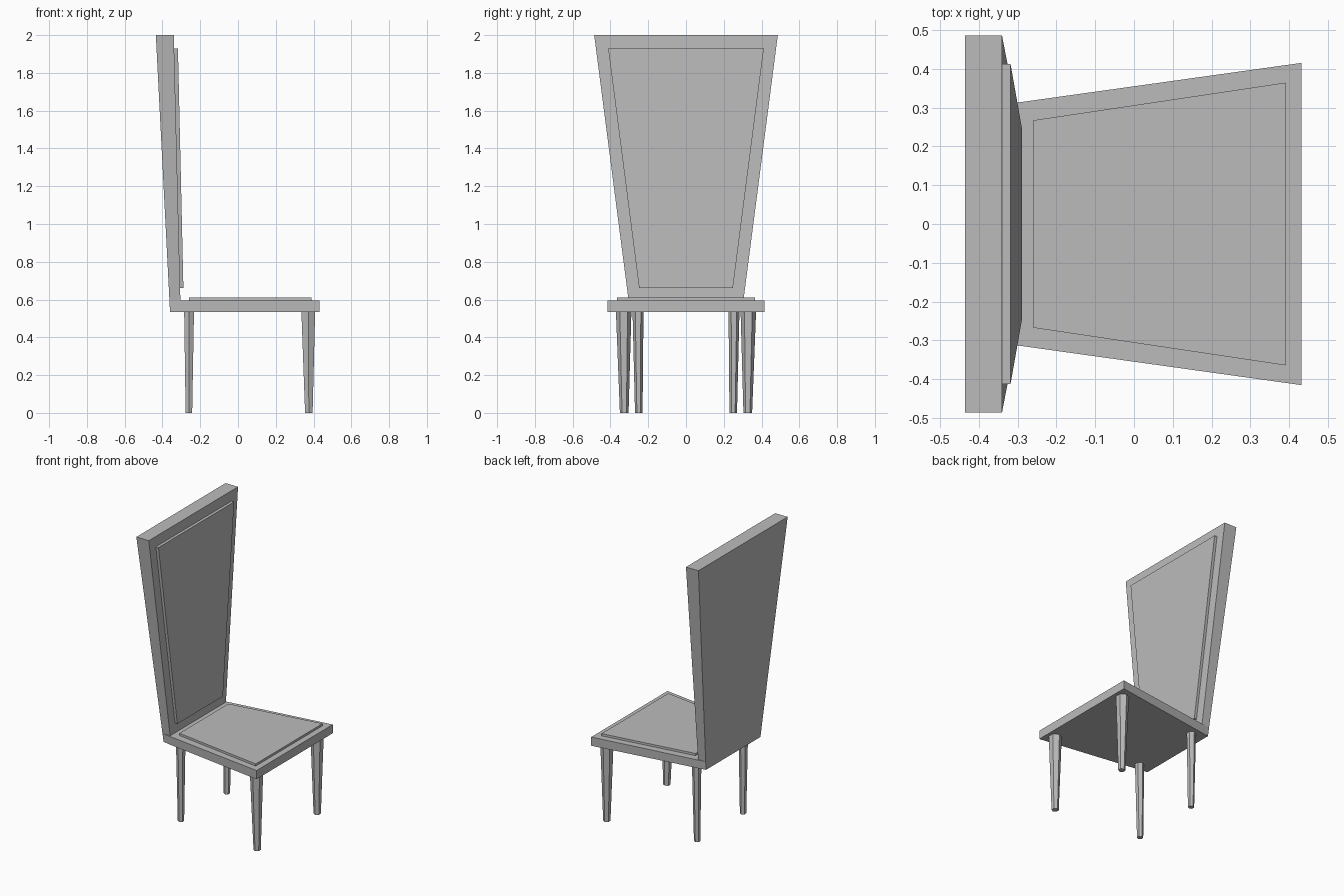
import bpy, bmesh, math
from mathutils import Vector

if "Cube" in bpy.data.objects:
    bpy.data.objects.remove(bpy.data.objects["Cube"], do_unlink=True)

grey = bpy.data.materials.new("light grey")
grey.use_nodes = True
GREY = (0.5, 0.5, 0.5, 1)
grey.diffuse_color = GREY
grey.node_tree.nodes["Principled BSDF"].inputs["Base Color"].default_value = GREY


def loft(name, lower, upper):
    """Solid between two closed loops with the same number of points."""
    bm = bmesh.new()
    low = [bm.verts.new(p) for p in lower]
    top = [bm.verts.new(p) for p in upper]
    n = len(low)
    bm.faces.new(low[::-1])
    bm.faces.new(top)
    for i in range(n):
        j = (i + 1) % n
        bm.faces.new((low[i], low[j], top[j], top[i]))
    bmesh.ops.recalc_face_normals(bm, faces=bm.faces)
    mesh = bpy.data.meshes.new(name)
    bm.to_mesh(mesh)
    bm.free()
    mesh.materials.append(grey)
    obj = bpy.data.objects.new(name, mesh)
    bpy.context.collection.objects.link(obj)
    return obj


def trapezoid(x0, w0, x1, w1, z):
    """Flat loop, half as wide as w0 at x0 and w1 at x1."""
    return [(x0, -w0, z), (x1, -w1, z), (x1, w1, z), (x0, w0, z)]


def ring(x, y, rx, ry, z, sides=6):
    """Polygon with a corner on the y axis."""
    angles = [math.tau * i / sides for i in range(sides)]
    return [(x + rx * math.sin(a), y + ry * math.cos(a), z) for a in angles]


# Seat and its thin cushion, widening to the front
loft("seat", trapezoid(-0.36, 0.297, 0.432, 0.415, 0.535),
     trapezoid(-0.363, 0.304, 0.432, 0.415, 0.595))
loft("seat_cushion", trapezoid(-0.26, 0.267, 0.39, 0.364, 0.59),
     trapezoid(-0.26, 0.267, 0.39, 0.364, 0.61))

# Tall leaning backrest, flaring upward
loft("backrest", trapezoid(-0.363, 0.304, -0.305, 0.304, 0.595),
     trapezoid(-0.435, 0.486, -0.34, 0.486, 2.0))
loft("backrest_cushion", trapezoid(-0.32, 0.248, -0.289, 0.248, 0.66),
     trapezoid(-0.35, 0.412, -0.318, 0.412, 1.93))

# Tapered legs, mirrored left and right
for side, s in (("left", 1), ("right", -1)):
    loft("front_leg_" + side, ring(0.375, s * 0.327, 0.023, 0.023, 0),
         ring(0.372, s * 0.33, 0.042, 0.041, 0.535))
    loft("rear_leg_" + side, ring(-0.26, s * 0.25, 0.02, 0.02, 0),
         ring(-0.259, s * 0.254, 0.03, 0.029, 0.535))
